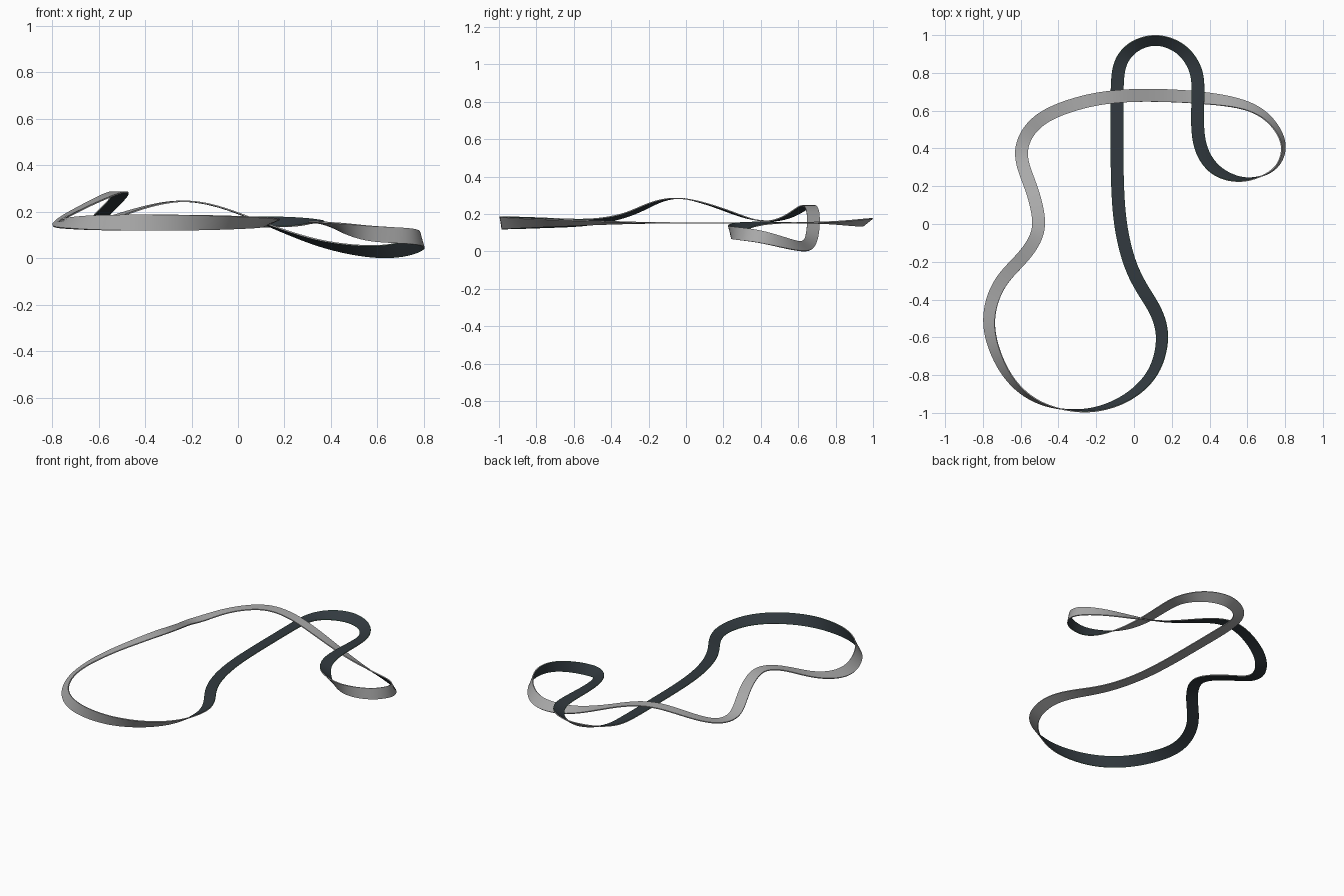
import bpy, bmesh, math
from mathutils import Vector

if "Cube" in bpy.data.objects:
    bpy.data.objects.remove(bpy.data.objects["Cube"])

WIDTH, THICK, RIM, SUB = 0.068, 0.006, 0.0022, 10

# Closed centre line: x, y, z in hundredths (roll is set separately)
PATH = [
    (-9, 72, 15.5), (-9, 45, 15.5), (-8.8, 22, 15.5), (-7.3, 0, 15.5), (-2.7, -20, 15.5),
    (4, -34, 15.5), (11.6, -46, 15.5), (15.4, -60, 15.5), (11, -78, 15.5), (-1, -90.5, 15.5),
    (-15.5, -97.2, 15.5), (-30, -99.1, 15.5), (-47.5, -96, 15.5), (-62, -86.8, 15.5),
    (-72.2, -71.5, 15.5), (-77.5, -51.5, 15.7), (-72, -32, 19.5), (-60, -19, 25.5),
    (-53, -9.5, 28.4), (-50, 1, 28.4), (-53.8, 18, 23.5), (-60.2, 35, 17.2), (-56.8, 48, 16.5),
    (-46, 58, 20.5), (-26, 65, 25.2), (-8, 67.7, 22.5), (11, 68.2, 15.2), (34.5, 67, 6.5),
    (56, 64, 3), (69, 58, 3.6), (77, 48.5, 6), (79.4, 39, 8.3), (75.2, 29.5, 9.6),
    (65.5, 24.5, 10.2), (55, 23.6, 11), (43, 28.3, 13.5), (35.5, 39, 15.2), (33.5, 53, 15.6),
    (34, 71, 15.6), (32.7, 82, 15.6), (26, 92, 15.7), (16, 96.9, 15.8), (7, 96.9, 15.8),
    (-1.5, 93, 15.7), (-7.5, 85, 15.6),
]
# Roll of the light face in degrees: 0 = up, 90 = left of travel, 180 = down
ROLL = [180, 180, 180, 180, 178, 172, 165, 156, 142, 128, 112, 98, 82, 64, 45, 28, 10, 0,
        0, 0, 0, 0, 0, 0, 0, 0, 4, 22, 45, 58, 68, 74, 82, 92, 112, 145, 168, 178,
        184, 194, 210, 218, 218, 207, 192]
pts = [Vector((x / 100, y / 100, z / 100, r)) for (x, y, z), r in zip(PATH, ROLL)]
n = len(pts)


def catmull(a, b, c, d, t):
    return 0.5 * (2 * b + (c - a) * t + (2 * a - 5 * b + 4 * c - d) * t ** 2
                  + (3 * b - a - 3 * c + d) * t ** 3)


# Smooth closed sampling of position and roll together
line = [catmull(pts[i - 1], pts[i], pts[(i + 1) % n], pts[(i + 2) % n], k / SUB)
        for i in range(n) for k in range(SUB)]
m = len(line)
for _ in range(25):
    line = [line[i] * 0.5 + (line[i - 1] + line[(i + 1) % m]) * 0.25 for i in range(m)]


def material(name, rgb):
    mat = bpy.data.materials.new(name)
    mat.diffuse_color = (*rgb, 1)
    mat.use_nodes = True
    mat.node_tree.nodes["Principled BSDF"].inputs["Base Color"].default_value = mat.diffuse_color
    return mat


# Ribbon: flat section swept along the line, with a narrow rim on the dark face
W, T = WIDTH / 2, THICK / 2
SECTION = [(W, T), (-W, T), (-W, -T), (RIM - W, -T), (W - RIM, -T), (W, -T)]
COLOUR = [0, 0, 2, 1, 2, 0]   # light face, edge, rim, dark face, rim, edge
bm = bmesh.new()
rings = []
for i, p in enumerate(line):
    tan = (line[(i + 1) % m] - line[i - 1]).to_3d().normalized()
    left = Vector((0, 0, 1)).cross(tan).normalized()
    up = tan.cross(left)
    a = math.radians(p.w)
    normal = up * math.cos(a) + left * math.sin(a)
    side = left * math.cos(a) - up * math.sin(a)
    rings.append([bm.verts.new(p.to_3d() + side * s + normal * h) for s, h in SECTION])
for i in range(m):
    r, q = rings[i], rings[(i + 1) % m]
    for k in range(len(SECTION)):
        j = (k + 1) % len(SECTION)
        f = bm.faces.new((r[k], r[j], q[j], q[k]))
        f.material_index = COLOUR[k]
bmesh.ops.recalc_face_normals(bm, faces=bm.faces)
low = min(v.co.z for v in bm.verts)
bmesh.ops.translate(bm, verts=bm.verts, vec=(0, 0, -low))

mesh = bpy.data.meshes.new("ribbon_track")
bm.to_mesh(mesh)
bm.free()
mesh.materials.append(material("light grey", (0.41, 0.41, 0.41)))
mesh.materials.append(material("dark slate", (0.032, 0.042, 0.05)))
mesh.materials.append(material("dark green", (0.02, 0.10, 0.05)))
track = bpy.data.objects.new("ribbon_track", mesh)
bpy.context.collection.objects.link(track)
bpy.context.view_layer.objects.active = track
track.select_set(True)
bpy.ops.object.shade_smooth_by_angle(angle=math.radians(35))
